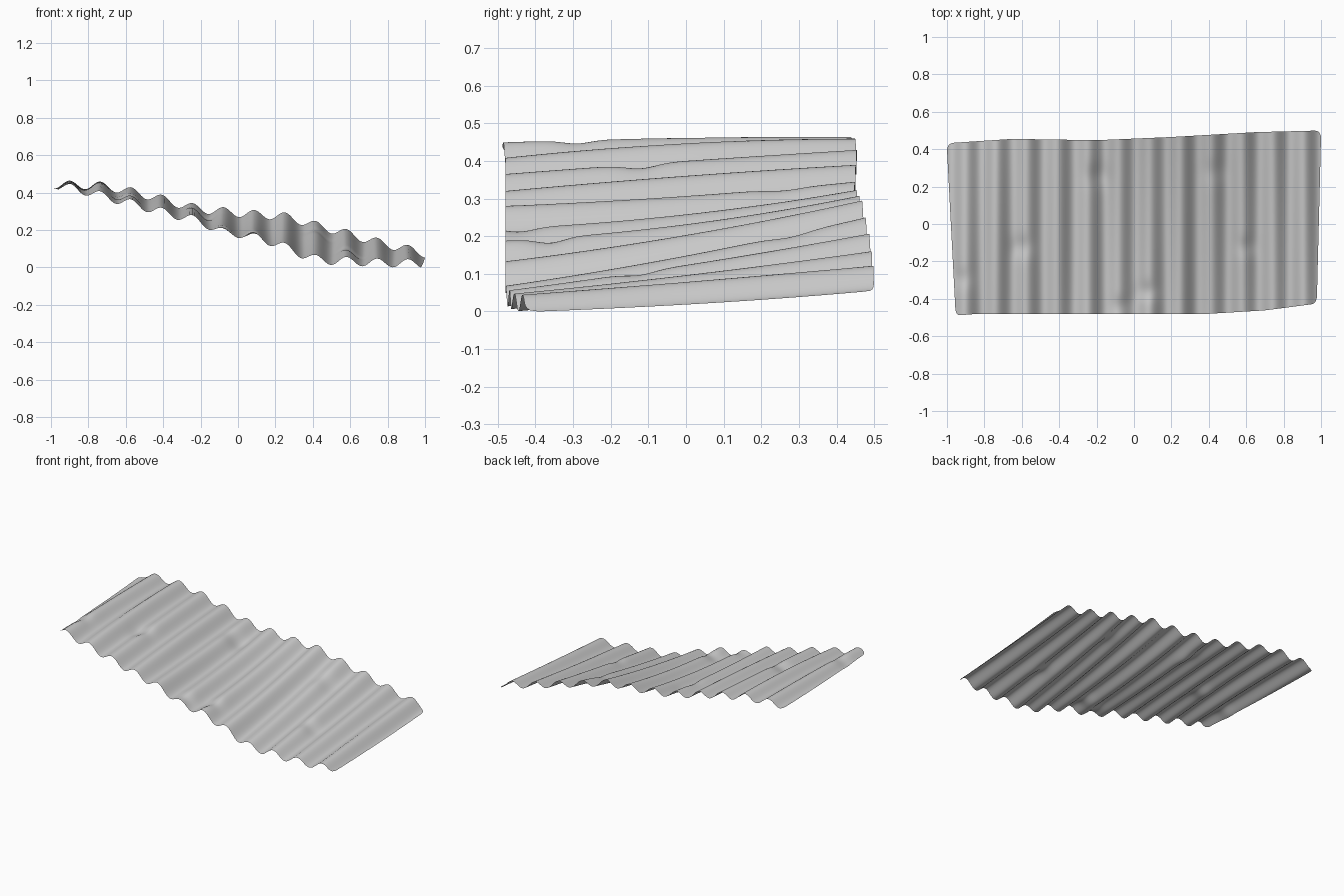
import bpy, bmesh, math

if "Cube" in bpy.data.objects:
    bpy.data.objects.remove(bpy.data.objects["Cube"])

# Crest heights of the 12 corrugations (plus one padding value at each end)
FRONT = [.462, .450, .408, .365, .320, .280, .220, .188, .132, .068, .056, .046, .042, .034]
MID = [.468, .462, .447, .400, .360, .306, .258, .232, .203, .148, .124, .097, .079, .050]
BACK = [.470, .465, .460, .431, .391, .348, .328, .312, .298, .250, .205, .158, .120, .085]
PITCH, FIRST, AMP = 0.1645, -0.90, 0.0225

# Small dents: x, y, depth, radius
DENTS = [(-.60, -.12, .014, .055), (-.20, .26, .012, .06), (.60, -.12, .010, .05),
         (.07, -.36, .014, .05), (-.07, -.44, .012, .05), (-.92, -.29, .010, .05),
         (.43, .28, .008, .06)]

# Outline in plan: (x, y) points for the front and back edges
EDGE_F = [(-1, -.49), (-.85, -.48), (.40, -.48), (.70, -.462), (1, -.425)]
EDGE_B = [(-1, .432), (-.65, .455), (-.20, .448), (.20, .465), (.65, .491), (1, .50)]


def polyline(pts, x):
    for (x0, y0), (x1, y1) in zip(pts, pts[1:]):
        if x <= x1:
            return y0 + (y1 - y0) * (x - x0) / (x1 - x0)
    return pts[-1][1]


def spline(vals, t):
    i = max(0, min(len(vals) - 2, math.floor(t)))
    f = t - i
    a, b, c, d = (vals[max(0, min(len(vals) - 1, i + k))] for k in (-1, 0, 1, 2))
    return b + .5 * f * (c - a + f * (2*a - 5*b + 4*c - d + f * (3*(b - c) + d - a)))


def height(x, y):
    t = (x - FIRST) / PITCH
    f, m, b = (spline(row, t + 1) for row in (FRONT, MID, BACK))
    s = y / .48
    z = m + s * (b - f) / 2 + s * s * ((b + f) / 2 - m)
    z -= AMP * (1 - math.cos(2 * math.pi * t))
    for dx, dy, depth, r in DENTS:
        z -= depth * math.exp(-((x - dx) ** 2 + (y - dy) ** 2) / r ** 2)
    return z


# Corrugated sheet as a warped grid with rounded corners
NX, NY, R = 240, 60, 0.035
bm = bmesh.new()
grid = []
for i in range(NX + 1):
    u = -1 + 2 * i / NX
    d = min(R, 1 - abs(u))
    inset = (R - math.sqrt(R * R - (R - d) ** 2)) * .9
    col = []
    for j in range(NY + 1):
        v = j / NY
        x = u + (1 - v) * (.045 * max(0, -u) ** 6 - .022 * max(0, u) ** 6)
        y0, y1 = polyline(EDGE_F, u) + inset, polyline(EDGE_B, u) - inset
        y = y0 + (y1 - y0) * v
        col.append(bm.verts.new((x, y, height(x, y))))
    grid.append(col)
for a, b in zip(grid, grid[1:]):
    for j in range(NY):
        bm.faces.new((a[j], b[j], b[j + 1], a[j + 1]))

# Rest the sheet on the ground
low = min(v.co.z for v in bm.verts)
for v in bm.verts:
    v.co.z -= low
for f in bm.faces:
    f.smooth = True

mesh = bpy.data.meshes.new("corrugated_sheet")
bm.to_mesh(mesh)
bm.free()
sheet = bpy.data.objects.new("corrugated_sheet", mesh)
bpy.context.collection.objects.link(sheet)
